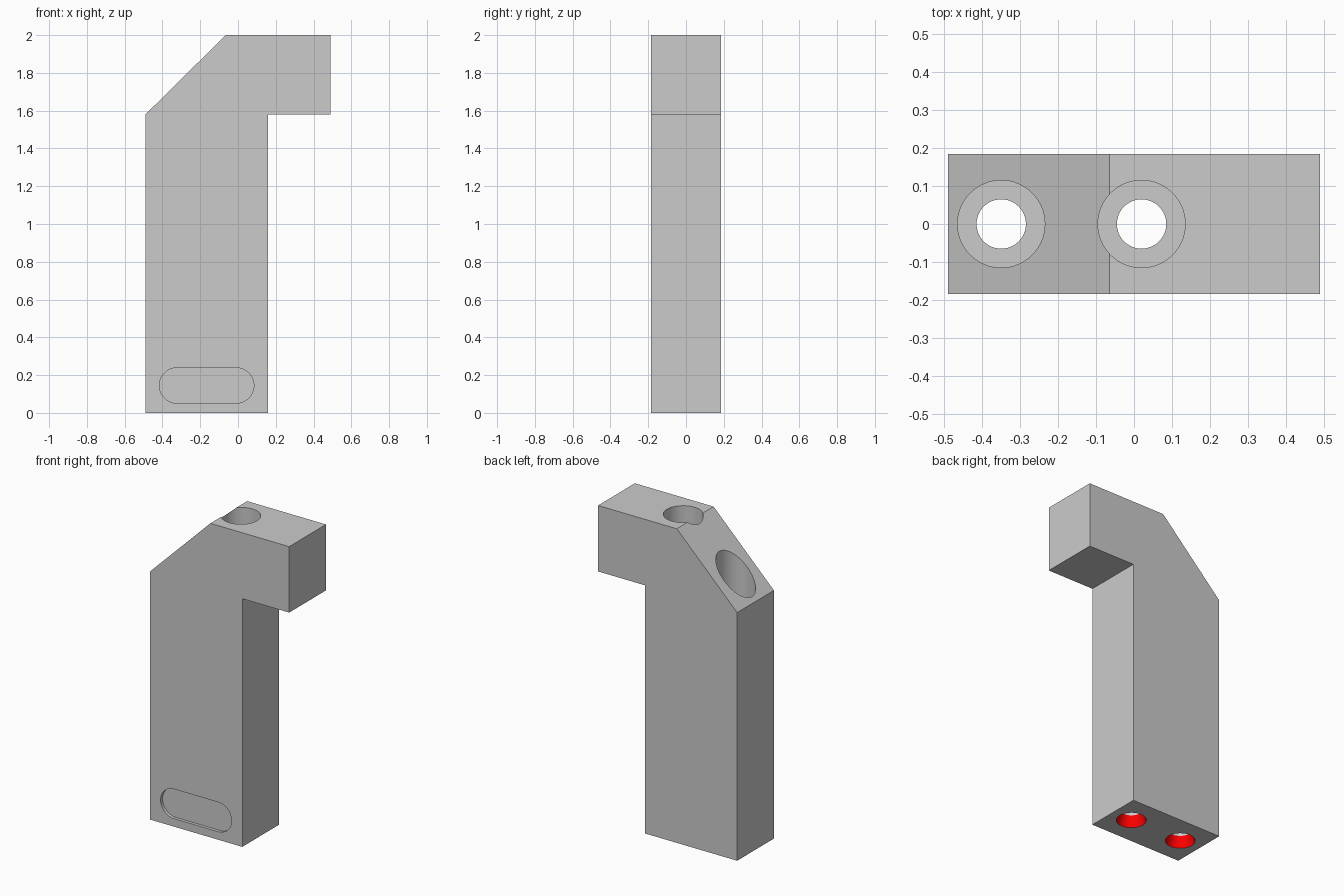
import bpy, bmesh
from math import pi, cos, sin, radians
from mathutils import Vector

if "Cube" in bpy.data.objects:
    bpy.data.objects.remove(bpy.data.objects["Cube"])

HALF = 0.185          # half thickness in y
BOLTS = (-0.35, 0.02)  # bolt hole x positions


def finish(name, bm):
    bmesh.ops.recalc_face_normals(bm, faces=bm.faces)
    me = bpy.data.meshes.new(name)
    bm.to_mesh(me)
    bm.free()
    ob = bpy.data.objects.new(name, me)
    bpy.context.collection.objects.link(ob)
    return ob


def extrude_xz(name, pts, y0, y1):
    bm = bmesh.new()
    face = bm.faces.new([bm.verts.new((x, y0, z)) for x, z in pts])
    res = bmesh.ops.extrude_face_region(bm, geom=[face])
    moved = [v for v in res["geom"] if isinstance(v, bmesh.types.BMVert)]
    bmesh.ops.translate(bm, verts=moved, vec=(0, y1 - y0, 0))
    return finish(name, bm)


def lathe(name, profile, x, closed, n=64):
    bm = bmesh.new()
    vs = [bm.verts.new((r, 0, z)) for r, z in profile]
    es = [bm.edges.new(p) for p in zip(vs, vs[1:])]
    if closed:
        es.append(bm.edges.new((vs[-1], vs[0])))
    bmesh.ops.spin(bm, geom=vs + es, cent=(0, 0, 0), axis=(0, 0, 1),
                   angle=2 * pi, steps=n, use_merge=True)
    bmesh.ops.remove_doubles(bm, verts=bm.verts, dist=1e-5)
    bmesh.ops.translate(bm, verts=bm.verts, vec=Vector((x, 0, 0)))
    return finish(name, bm)


def activate(ob):
    bpy.ops.object.select_all(action='DESELECT')
    ob.select_set(True)
    bpy.context.view_layer.objects.active = ob


def cut(target, cutter):
    cutter.hide_render = True
    mod = target.modifiers.new("cut", 'BOOLEAN')
    mod.operation, mod.solver, mod.object = 'DIFFERENCE', 'EXACT', cutter
    activate(target)
    bpy.ops.object.modifier_apply(modifier=mod.name)
    bpy.data.objects.remove(cutter)


def smooth(ob):
    activate(ob)
    bpy.ops.object.shade_smooth_by_angle(angle=radians(25))


# Bracket body: upright leg, overhanging arm and sloped corner
body = extrude_xz("bracket_body", [
    (-0.49, 0), (0.16, 0), (0.16, 1.58), (0.49, 1.58),
    (0.49, 2), (-0.065, 2), (-0.49, 1.58)], -HALF, HALF)

# Shallow rounded slot in the front face
slot = []
for cx, start in ((-0.01, -pi / 2), (-0.322, pi / 2)):
    for i in range(25):
        a = start + pi * i / 24
        slot.append((cx + 0.094 * cos(a), 0.145 + 0.094 * sin(a)))
cut(body, extrude_xz("slot_cutter", slot, -HALF - 0.1, -HALF + 0.02))

# Counterbored vertical bolt holes
for x in BOLTS:
    cut(body, lathe("hole_cutter", [
        (0, -0.1), (0.087, -0.1), (0.087, 0.07), (0.065, 0.07),
        (0.065, 0.3), (0.115, 0.3), (0.115, 2.1), (0, 2.1)], x, False))
smooth(body)

# Red tapered rings in the bottom mouths of the holes
red = bpy.data.materials.new("red")
red.diffuse_color = (1, 0.0, 0.0, 1)
red.use_nodes = True
red.node_tree.nodes["Principled BSDF"].inputs["Base Color"].default_value = red.diffuse_color
for side, x in zip(("left", "right"), BOLTS):
    ring = lathe(f"{side}_hole_ring", [(0.087, 0), (0.087, 0.07), (0.065, 0.07)], x, True)
    ring.data.materials.append(red)
    smooth(ring)
